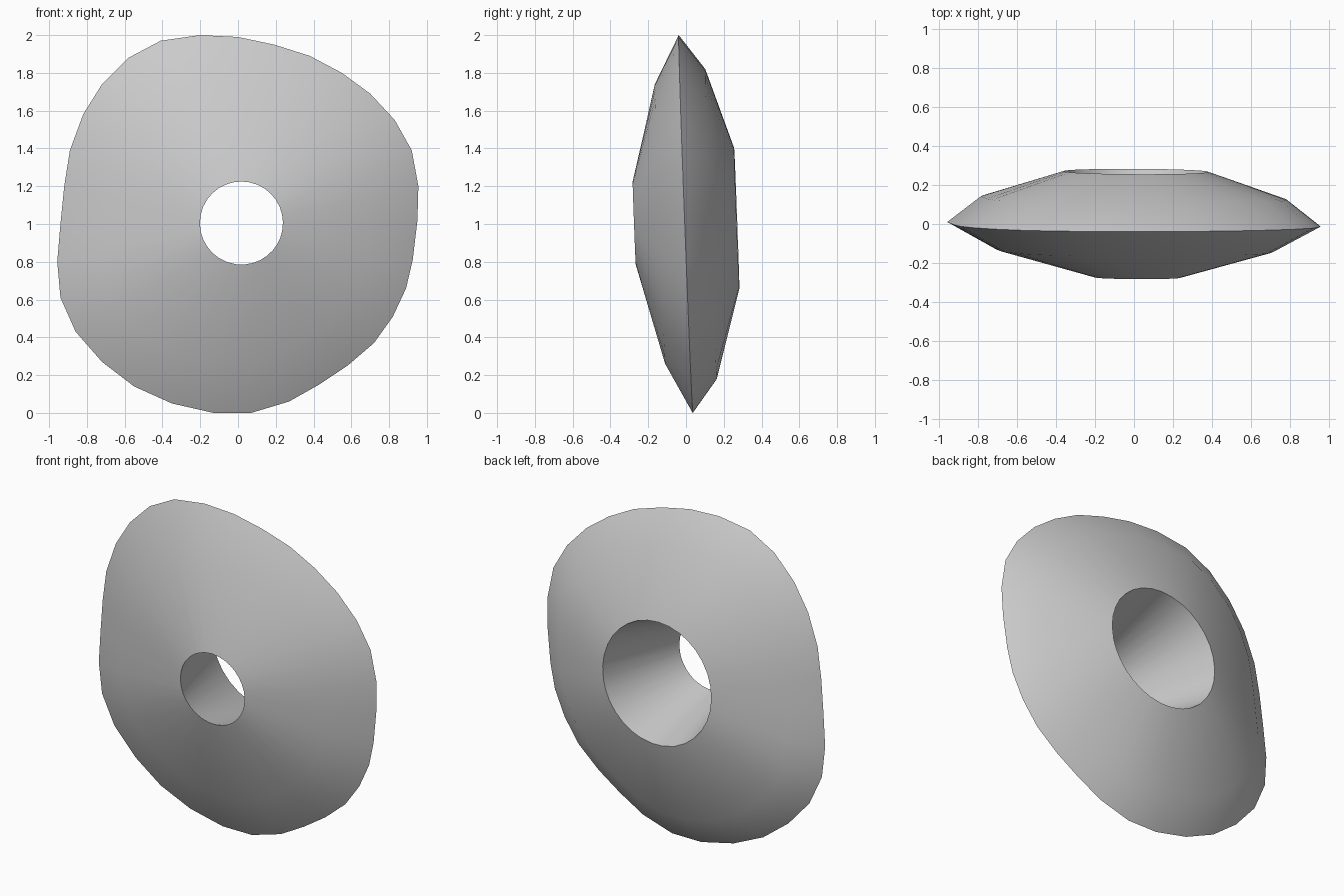
import bpy
import bmesh
import math

cube = bpy.data.objects.get("Cube")
if cube:
    bpy.data.objects.remove(cube, do_unlink=True)

# Uneven rounded-square outline of the rim (x, z)
OUTLINE = [
    (-.2, 2), (0, 1.99), (.19, 1.95), (.38, 1.89), (.55, 1.8), (.7, 1.69),
    (.83, 1.55), (.92, 1.39), (.955, 1.2), (.95, 1.02), (.925, .81),
    (.89, .66), (.82, .51), (.72, .37), (.58, .25), (.43, .15), (.27, .06),
    (.07, 0), (-.13, 0), (-.35, .05), (-.55, .14), (-.72, .27), (-.86, .43),
    (-.94, .61), (-.957, .8), (-.94, 1), (-.92, 1.2), (-.89, 1.39),
    (-.82, 1.58), (-.72, 1.74), (-.58, 1.88), (-.41, 1.97)]


def tilt(x, z):
    """Slight lean shared by every ring."""
    return -0.0375 * (z - 1) - 0.005 * x


def scaled_ring(bm, scale, y):
    points = [(x * scale, 1 + (z - 1) * scale) for x, z in OUTLINE]
    return [bm.verts.new((x, y + tilt(x, z), z)) for x, z in points]


def round_ring(bm, radius, y, cx, cz):
    ring = []
    for x, z in OUTLINE:
        a = math.atan2(z - 1, x)
        px, pz = cx + radius * math.cos(a), cz + radius * math.sin(a)
        ring.append(bm.verts.new((px, y + tilt(px, pz), pz)))
    return ring


# Stone body: front hole, front shoulder, rim, back shoulder, back hole
bm = bmesh.new()
rings = [
    round_ring(bm, 0.22, -0.274, 0.018, 1.005),
    scaled_ring(bm, 0.74, -0.138),
    scaled_ring(bm, 1.0, -0.002),
    scaled_ring(bm, 0.82, 0.132),
    round_ring(bm, 0.372, 0.27, 0.01, 1.03),
]
# Bridge each ring to the next; the last bridge is the tapered bore
count = len(OUTLINE)
for k, ring in enumerate(rings):
    following = rings[(k + 1) % len(rings)]
    for i in range(count):
        j = (i + 1) % count
        bm.faces.new((ring[i], ring[j], following[j], following[i]))
bmesh.ops.recalc_face_normals(bm, faces=bm.faces)
mesh = bpy.data.meshes.new("pierced_stone")
bm.to_mesh(mesh)
bm.free()

stone = bpy.data.objects.new("pierced_stone", mesh)
bpy.context.collection.objects.link(stone)

# Plain grey material
grey = bpy.data.materials.new("plain grey")
grey.use_nodes = True
colour = (0.6, 0.6, 0.6, 1)
grey.diffuse_color = colour
grey.node_tree.nodes["Principled BSDF"].inputs["Base Color"].default_value = colour
mesh.materials.append(grey)

# Smooth surfaces with crisp rim and hole edges
bpy.ops.object.select_all(action='DESELECT')
stone.select_set(True)
bpy.context.view_layer.objects.active = stone
bpy.ops.object.shade_smooth_by_angle(angle=math.radians(45))
